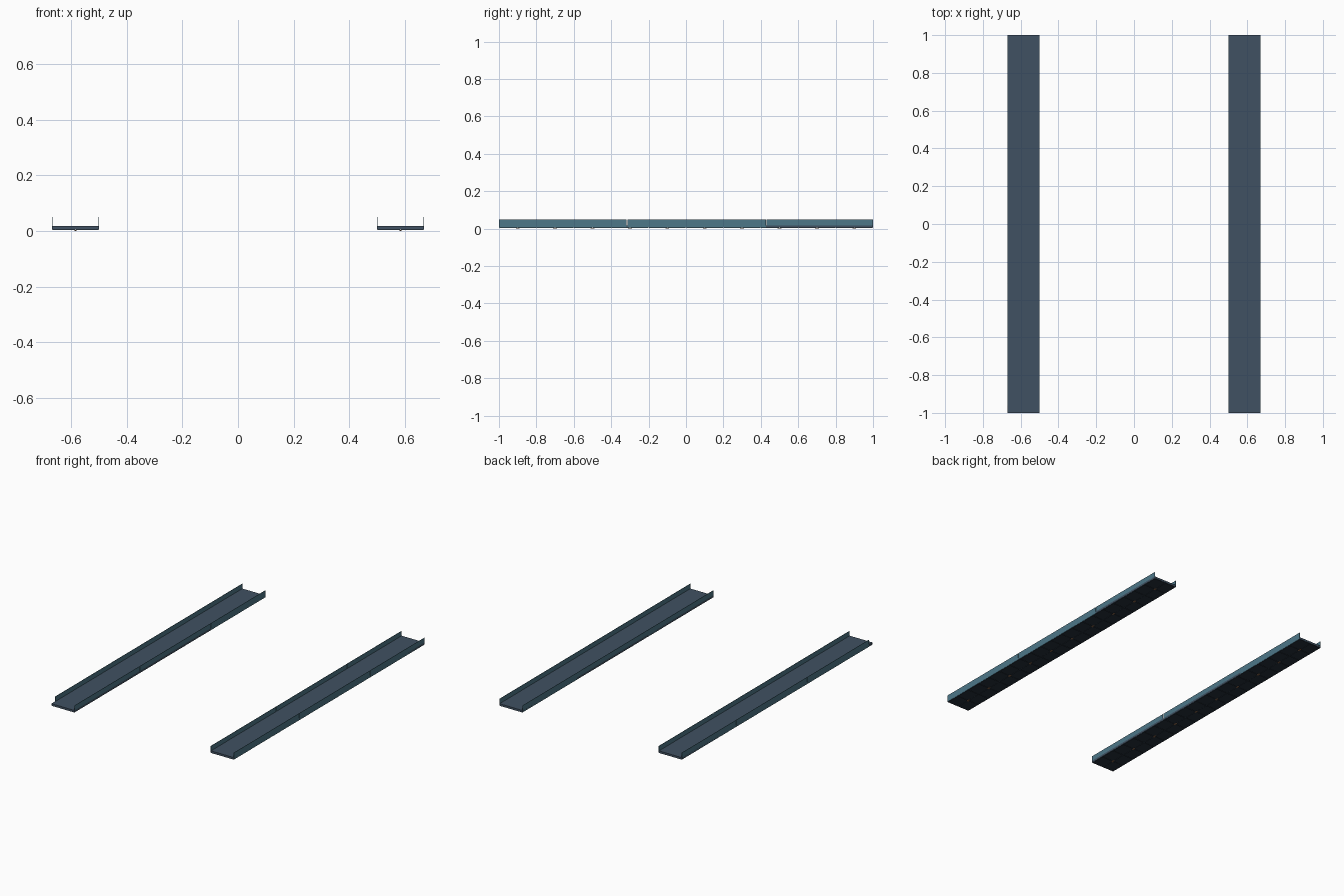
import bpy

if "Cube" in bpy.data.objects:
    bpy.data.objects.remove(bpy.data.objects["Cube"])

def material(name, rgb):
    m = bpy.data.materials.new(name)
    m.diffuse_color = (*[(c / 255) ** 2.2 for c in rgb], 1)
    m.use_nodes = True
    m.node_tree.nodes["Principled BSDF"].inputs["Base Color"].default_value = m.diffuse_color
    return m

DECK = material("slate deck", (66, 82, 98))
GLASS = material("teal rail", (78, 118, 135))
DARK = material("dark underside", (42, 52, 62))
LAMP = material("amber lamp", (150, 110, 80))

def box(name, x0, x1, y0, y1, z0, z1, mat):
    bpy.ops.mesh.primitive_cube_add(size=1, location=((x0 + x1) / 2, (y0 + y1) / 2, (z0 + z1) / 2))
    o = bpy.context.object
    o.name = name
    o.scale = (x1 - x0, y1 - y0, z1 - z0)
    bpy.ops.object.transform_apply(location=True, rotation=False, scale=True)
    o.data.materials.append(mat)
    return o

for side, x0 in (("left", -0.67), ("right", 0.50)):
    x1 = x0 + 0.17
    xc = (x0 + x1) / 2
    # walkway slab
    box(side + "_deck", x0, x1, -1, 1, 0.005, 0.018, DECK)
    # underside plates in a two-column grid, leaving joints
    n = 20
    for i in range(n):
        y = -1 + 2 * i / n
        for a, b in ((x0 + 0.002, xc - 0.002), (xc + 0.002, x1 - 0.002)):
            box(side + "_under_plate", a, b, y + 0.002, y + 2 / n - 0.002, 0.003, 0.0052, DARK)
    # small lamps below the centre line
    for i in range(10):
        y = -0.9 + 0.2 * i
        box(side + "_lamp", xc - 0.004, xc + 0.004, y - 0.01, y + 0.01, 0, 0.004, LAMP)
    # thin side rails, in three panels
    for x in (x0, x1 - 0.002):
        start = -0.96 if x == -0.67 else -1
        for a, b in ((start, -0.317), (-0.314, 0.428), (0.431, 1)):
            box(side + "_rail", x, x + 0.002, a, b, 0.005, 0.05, GLASS)
